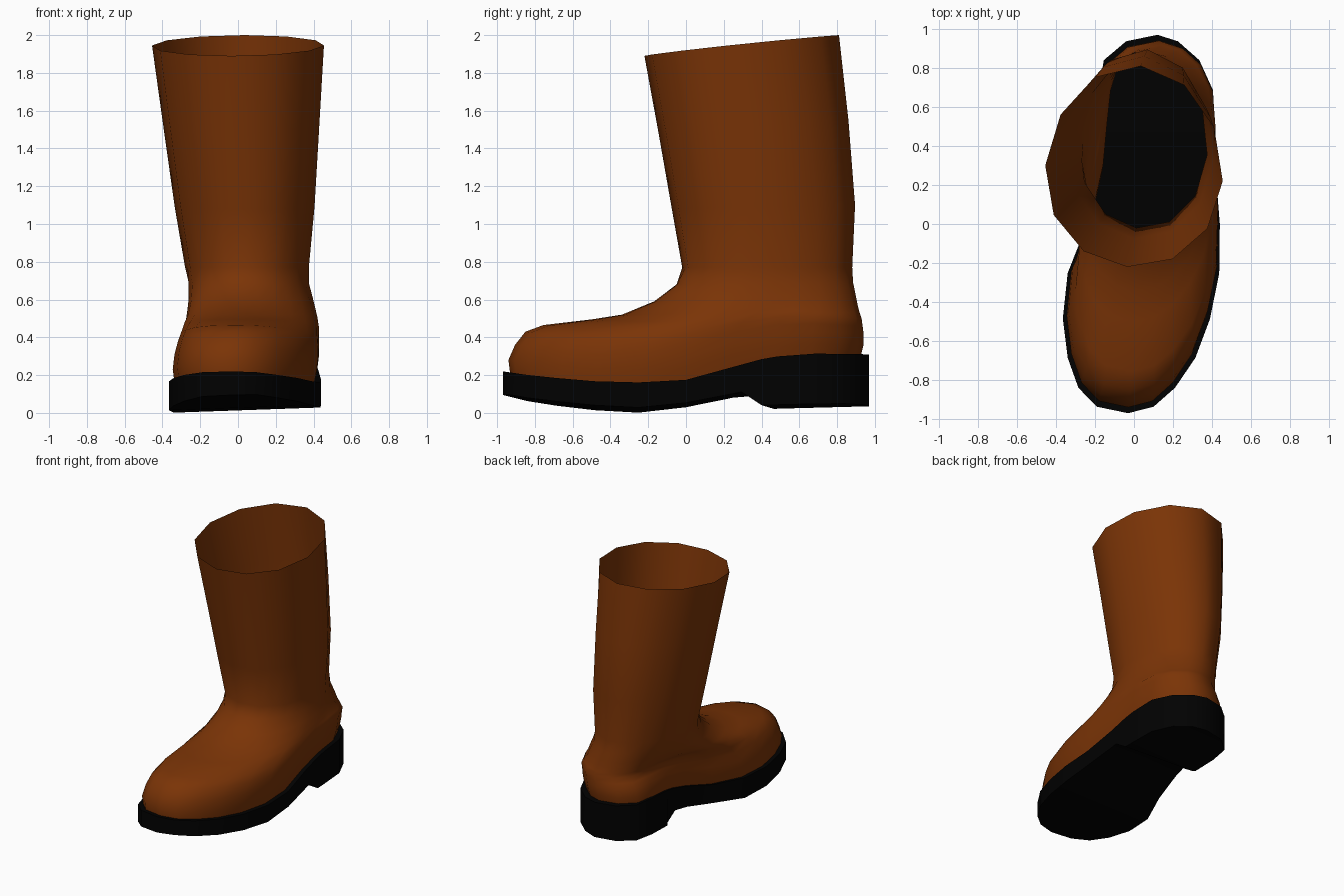
import bpy, bmesh, math

cube = bpy.data.objects.get("Cube")
if cube:
    bpy.data.objects.remove(cube)

SIDES = 24
HALF = SIDES // 2
LENGTH = 0.97

# Footprint edges from toe to heel, sampled at y = -cos(angle)
RIGHT = [-.03, .10, .21, .315, .39, .437, .44, .42, .415, .405, .335, .225, .12]
LEFT = [-.03, -.19, -.285, -.34, -.365, -.34, -.24, -.185, -.18, -.18, -.155, -.04, .12]
ROWS = [-LENGTH * math.cos(math.pi * i / HALF) for i in range(HALF + 1)]

# Side profiles of the sole (y, z)
SOLE_TOP = [(-.97, .22), (-.8, .195), (-.5, .168), (-.2, .16), (0, .175),
            (.2, .23), (.42, .29), (.6, .315), (.97, .31)]
SOLE_BOTTOM = [(-.97, .095), (-.83, .06), (-.6, .025), (-.33, 0), (-.15, .003),
               (0, .03), (.15, .06), (.295, .09), (.4, .02), (.97, .035)]
SOLE_TILT = 0.035
HEEL_BREAST = [.295, .4]

# Upper rings: front y, front z, back y, back z, min x, max x, roundness
RINGS = [
    (-.93, .20, .925, .30, -.335, .405, 0),
    (-.94, .28, .94, .36, -.345, .42, .03),
    (-.905, .36, .94, .42, -.335, .43, .06),
    (-.85, .43, .935, .46, -.315, .43, .12),
    (-.755, .465, .93, .50, -.295, .43, .22),
    (-.5, .495, .92, .53, -.285, .42, .45),
    (-.34, .52, .91, .57, -.275, .41, .65),
    (-.17, .59, .90, .62, -.265, .395, .8),
    (-.05, .68, .885, .69, -.265, .375, .95),
    (-.02, .77, .88, .77, -.28, .375, 1),
    (-.075, 1.08, .895, 1.10, -.335, .405, 1),
    (-.145, 1.48, .86, 1.55, -.395, .43, 1),
    (-.22, 1.89, .81, 2.0, -.455, .455, 1),
]


def mix(a, b, t):
    return a + (b - a) * t


def sample(points, y):
    """Piecewise linear height or width at y."""
    y = min(max(y, points[0][0]), points[-1][0])
    for (y0, z0), (y1, z1) in zip(points, points[1:]):
        if y <= y1:
            return mix(z0, z1, (y - y0) / (y1 - y0))
    return points[-1][1]


def material(name, color):
    mat = bpy.data.materials.new(name)
    mat.use_nodes = True
    mat.diffuse_color = color
    bsdf = mat.node_tree.nodes["Principled BSDF"]
    bsdf.inputs["Base Color"].default_value = color
    bsdf.inputs["Roughness"].default_value = 0.7
    return mat


def finish(bm, name, mat, angle):
    mesh = bpy.data.meshes.new(name)
    bm.to_mesh(mesh)
    bm.free()
    mesh.materials.append(mat)
    obj = bpy.data.objects.new(name, mesh)
    bpy.context.collection.objects.link(obj)
    bpy.ops.object.select_all(action='DESELECT')
    obj.select_set(True)
    bpy.context.view_layer.objects.active = obj
    bpy.ops.object.shade_smooth_by_angle(angle=math.radians(angle))


def ring_points(yf, zf, yb, zb, x0, x1, t):
    """A tilted ring that blends from the footprint to a slightly turned ellipse."""
    middle = (min(LEFT) + max(RIGHT)) / 2
    half_width = (max(RIGHT) - min(LEFT)) / 2
    points = []
    for k in range(SIDES):
        a = 2 * math.pi * k / SIDES
        edge = RIGHT[k] if k <= HALF else LEFT[SIDES - k]
        v = -math.cos(a)
        u = mix((edge - middle) / half_width, math.sin(a), t)
        s = (v + 1) / 2
        y = mix(yf, yb, s)
        x = mix(x0, x1, (u + 1) / 2) + 0.035 * v * min(1, 4 * t)
        sag = sample(SOLE_TOP, y) - mix(sample(SOLE_TOP, yf), sample(SOLE_TOP, yb), s)
        turn = (0.04 * u + 0.035 * (1 - v * v)) * t * t
        points.append([x, y - turn, mix(zf, zb, s) + (1 - t) * sag])
    if t == 1:  # the shaft has half as many sides
        for k in range(1, SIDES, 2):
            p, q = points[k - 1], points[(k + 1) % SIDES]
            points[k] = [(i + j) / 2 for i, j in zip(p, q)]
    return points


leather = material("brown leather", (0.195, 0.034, 0.002, 1))
rubber = material("black rubber", (0.0004, 0.0004, 0.0004, 1))

# Leather upper: foot and shaft as one open skin
bm = bmesh.new()
loops = [[bm.verts.new(p) for p in ring_points(*ring)] for ring in RINGS]
for low, high in zip(loops, loops[1:]):
    for k in range(SIDES):
        n = (k + 1) % SIDES
        bm.faces.new((low[k], low[n], high[n], high[k]))
finish(bm, "boot_upper", leather, 80)

# Sole and heel: a band of cross-sections, with a slanted breast on the heel
bm = bmesh.new()
sections = []
for y in sorted(ROWS + HEEL_BREAST):
    left = sample(list(zip(ROWS, LEFT)), y)
    right = sample(list(zip(ROWS, RIGHT)), y)
    top, bottom = sample(SOLE_TOP, y), sample(SOLE_BOTTOM, y)
    raised = bottom + SOLE_TILT * (right - left)
    slant = 0.07 if y in HEEL_BREAST else 0
    corners = ((left, y, top), (right, y, top), (right, y, raised),
               (left + slant / 3, y + slant, bottom))
    sections.append([bm.verts.new(c) for c in corners])
for a, b in zip(sections, sections[1:]):
    for k in range(4):
        n = (k + 1) % 4
        bm.faces.new((a[k], a[n], b[n], b[k]))
bmesh.ops.remove_doubles(bm, verts=bm.verts, dist=0.0005)
bmesh.ops.recalc_face_normals(bm, faces=bm.faces)
finish(bm, "sole_and_heel", rubber, 60)
